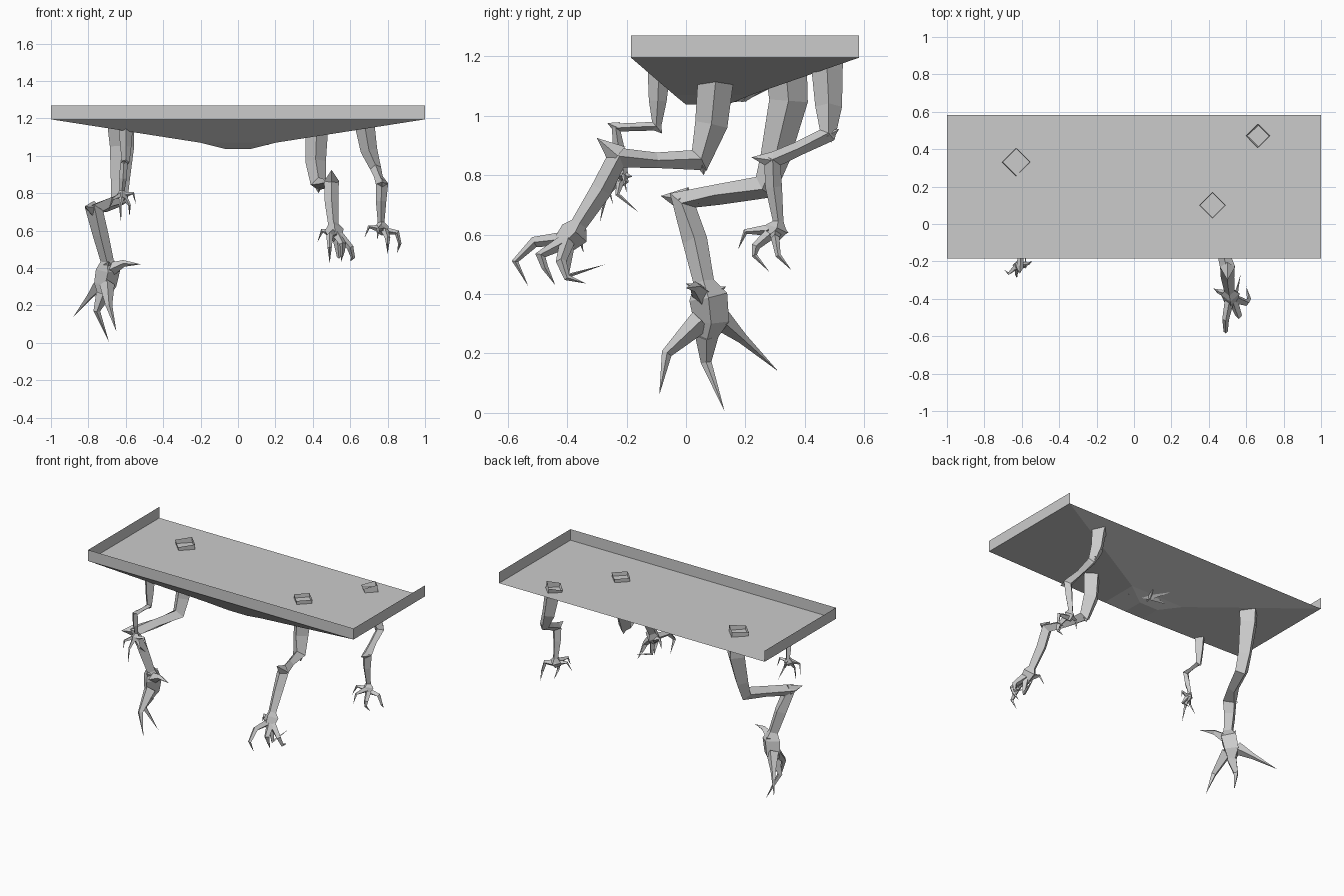
import bpy, bmesh
from mathutils import Vector as V


def new_object(name, bm):
    bmesh.ops.recalc_face_normals(bm, faces=bm.faces)
    me = bpy.data.meshes.new(name)
    bm.to_mesh(me)
    bm.free()
    ob = bpy.data.objects.new(name, me)
    bpy.context.collection.objects.link(ob)
    return ob


def tube(bm, nodes, open_start=False):
    """Four-sided tube through (x, y, z, radius) nodes; radius 0 makes a point."""
    pts = [V(n[:3]) for n in nodes]
    way = (pts[-1] - pts[0]).normalized()
    ref = V((0, 1, 0)) if abs(way.x) > 0.7 else V((1, 0, 0))
    rings = []
    for i, p in enumerate(pts):
        a = (p - pts[i - 1]).normalized() if i else V()
        b = (pts[i + 1] - p).normalized() if i < len(pts) - 1 else V()
        t = (a + b).normalized()
        u = (ref - t * ref.dot(t)).normalized()
        w = t.cross(u)
        r = nodes[i][3]
        if r == 0:
            rings.append([bm.verts.new(p)])
        else:
            rings.append([bm.verts.new(p + d * r) for d in (u, w, -u, -w)])
    for a, b in zip(rings, rings[1:]):
        for k in range(4):
            j = (k + 1) % 4
            if len(b) == 1:
                bm.faces.new((a[k], a[j], b[0]))
            else:
                bm.faces.new((a[k], a[j], b[j], b[k]))
    if not open_start:
        bm.faces.new(rings[0])
    if len(rings[-1]) == 4:
        bm.faces.new(rings[-1])


def leg(name, limb, spurs, claws, claw_r):
    bm = bmesh.new()
    tube(bm, limb, True)
    for base, tip, r in spurs:
        tube(bm, [(*base, r), (*tip, 0)])
    for c in claws:
        radii = [claw_r * (1 - 0.55 * i / (len(c) - 2)) for i in range(len(c) - 1)] + [0]
        tube(bm, [(*p, r) for p, r in zip(c, radii)])
    new_object(name, bm)


# Table top with a raised lip on three sides (open at the back)
X, Y0, Y1, Z0, Z1 = 1.0, -0.185, 0.582, 1.195, 1.27
corners = [(-X, Y1), (-X, Y0), (X, Y0), (X, Y1)]
bm = bmesh.new()
low = [bm.verts.new((x, y, Z0)) for x, y in corners]
top = [bm.verts.new((x, y, Z1)) for x, y in corners]
bm.faces.new(low)
for i in range(3):
    bm.faces.new((low[i], low[i + 1], top[i + 1], top[i]))
new_object("tray_top", bm)

# Faceted belly under the top
bm = bmesh.new()
rings = []
for hx, y0, y1, z in ((X, Y0, Y1, Z0), (0.2, -0.04, 0.22, 1.07), (0.07, 0.0, 0.14, 1.037)):
    rings.append([bm.verts.new(p) for p in
                  ((-hx, y1, z), (-hx, y0, z), (hx, y0, z), (hx, y1, z))])
for a, b in zip(rings, rings[1:]):
    for k in range(4):
        j = (k + 1) % 4
        bm.faces.new((a[k], a[j], b[j], b[k]))
bm.faces.new(rings[-1])
new_object("belly", bm)

# Small spiky knot under the belly
bm = bmesh.new()
c = (0.04, 0.19, 1.075)
for tip in ((0.17, 0.14, 1.06), (-0.05, 0.28, 1.09), (0.08, 0.3, 1.11),
            (-0.08, 0.2, 1.055), (0.03, 0.13, 1.045)):
    tube(bm, [(*c, 0.03), (*tip, 0)])
new_object("belly_knot", bm)

# Large rear left leg
leg("rear_left_leg",
    [(-0.63, 0.33, 1.225, 0.075), (-0.62, 0.345, 1.05, 0.065), (-0.63, 0.30, 0.86, 0.05),
     (-0.635, 0.265, 0.76, 0.045), (-0.70, 0.11, 0.735, 0.035), (-0.77, -0.01, 0.715, 0.05),
     (-0.735, 0.03, 0.58, 0.042), (-0.70, 0.06, 0.44, 0.035), (-0.695, 0.075, 0.39, 0.065),
     (-0.71, 0.085, 0.31, 0.06), (-0.72, 0.07, 0.24, 0.025)],
    [((-0.77, 0.0, 0.715), (-0.82, -0.085, 0.73), 0.045),
     ((-0.70, 0.06, 0.41), (-0.69, 0.0, 0.435), 0.03),
     ((-0.70, 0.08, 0.40), (-0.70, 0.135, 0.425), 0.03)],
    [[(-0.70, 0.05, 0.31), (-0.69, -0.065, 0.2), (-0.65, -0.09, 0.06)],
     [(-0.72, 0.07, 0.26), (-0.755, 0.068, 0.17), (-0.69, 0.13, 0.005)],
     [(-0.73, 0.11, 0.32), (-0.79, 0.19, 0.25), (-0.88, 0.31, 0.14)],
     [(-0.69, 0.06, 0.39), (-0.61, 0.03, 0.425), (-0.52, 0.0, 0.42)]], 0.04)

# Front right leg
leg("front_right_leg",
    [(0.42, 0.1, 1.22, 0.07), (0.42, 0.1, 1.12, 0.06), (0.415, 0.085, 0.97, 0.055),
     (0.43, 0.045, 0.85, 0.042), (0.46, -0.1, 0.85, 0.026), (0.50, -0.23, 0.86, 0.04),
     (0.50, -0.285, 0.75, 0.036), (0.51, -0.36, 0.635, 0.028), (0.515, -0.375, 0.605, 0.05),
     (0.52, -0.42, 0.56, 0.035)],
    [((0.50, -0.23, 0.865), (0.50, -0.3, 0.925), 0.04),
     ((0.43, 0.05, 0.86), (0.43, 0.06, 0.80), 0.035),
     ((0.515, -0.37, 0.6), (0.515, -0.335, 0.615), 0.025)],
    [[(0.51, -0.41, 0.585), (0.49, -0.51, 0.575), (0.49, -0.575, 0.51), (0.49, -0.53, 0.425)],
     [(0.53, -0.41, 0.575), (0.56, -0.49, 0.53), (0.56, -0.475, 0.49), (0.55, -0.44, 0.43)],
     [(0.54, -0.4, 0.575), (0.60, -0.42, 0.51), (0.615, -0.40, 0.455), (0.60, -0.335, 0.435)],
     [(0.51, -0.38, 0.58), (0.45, -0.36, 0.60), (0.425, -0.345, 0.54)],
     [(0.53, -0.40, 0.56), (0.54, -0.40, 0.46), (0.57, -0.27, 0.50)]], 0.025)

# Rear right leg
leg("rear_right_leg",
    [(0.66, 0.47, 1.225, 0.063), (0.68, 0.475, 1.15, 0.052), (0.70, 0.48, 1.03, 0.045),
     (0.735, 0.475, 0.935, 0.03), (0.75, 0.38, 0.89, 0.024), (0.77, 0.29, 0.85, 0.033),
     (0.765, 0.295, 0.76, 0.028), (0.765, 0.31, 0.645, 0.018), (0.768, 0.305, 0.62, 0.038),
     (0.77, 0.285, 0.59, 0.028)],
    [((0.77, 0.29, 0.85), (0.77, 0.22, 0.86), 0.03),
     ((0.735, 0.475, 0.93), (0.735, 0.515, 0.955), 0.025),
     ((0.765, 0.305, 0.625), (0.765, 0.345, 0.605), 0.025)],
    [[(0.765, 0.28, 0.615), (0.75, 0.2, 0.61), (0.745, 0.175, 0.55)],
     [(0.785, 0.28, 0.60), (0.80, 0.235, 0.56), (0.80, 0.23, 0.53), (0.80, 0.28, 0.475)],
     [(0.78, 0.3, 0.60), (0.85, 0.3, 0.59), (0.865, 0.31, 0.53), (0.85, 0.355, 0.48)],
     [(0.76, 0.3, 0.61), (0.70, 0.28, 0.62), (0.675, 0.26, 0.56)]], 0.02)

# Small front left leg
leg("front_left_leg",
    [(-0.60, -0.09, 1.18, 0.04), (-0.60, -0.095, 1.05, 0.03), (-0.60, -0.1, 0.965, 0.02),
     (-0.605, -0.17, 0.962, 0.014), (-0.61, -0.235, 0.96, 0.02), (-0.615, -0.225, 0.88, 0.02),
     (-0.62, -0.21, 0.815, 0.014), (-0.62, -0.22, 0.79, 0.03), (-0.62, -0.235, 0.77, 0.02)],
    [((-0.61, -0.23, 0.96), (-0.61, -0.265, 0.975), 0.02),
     ((-0.60, -0.1, 0.965), (-0.60, -0.08, 0.94), 0.02),
     ((-0.62, -0.215, 0.8), (-0.61, -0.18, 0.795), 0.018)],
    [[(-0.62, -0.23, 0.785), (-0.63, -0.27, 0.73), (-0.625, -0.29, 0.64)],
     [(-0.63, -0.23, 0.79), (-0.67, -0.265, 0.77), (-0.695, -0.245, 0.70)],
     [(-0.61, -0.22, 0.785), (-0.58, -0.23, 0.735), (-0.58, -0.16, 0.675)],
     [(-0.61, -0.22, 0.79), (-0.56, -0.21, 0.80), (-0.545, -0.2, 0.74)]], 0.016)
